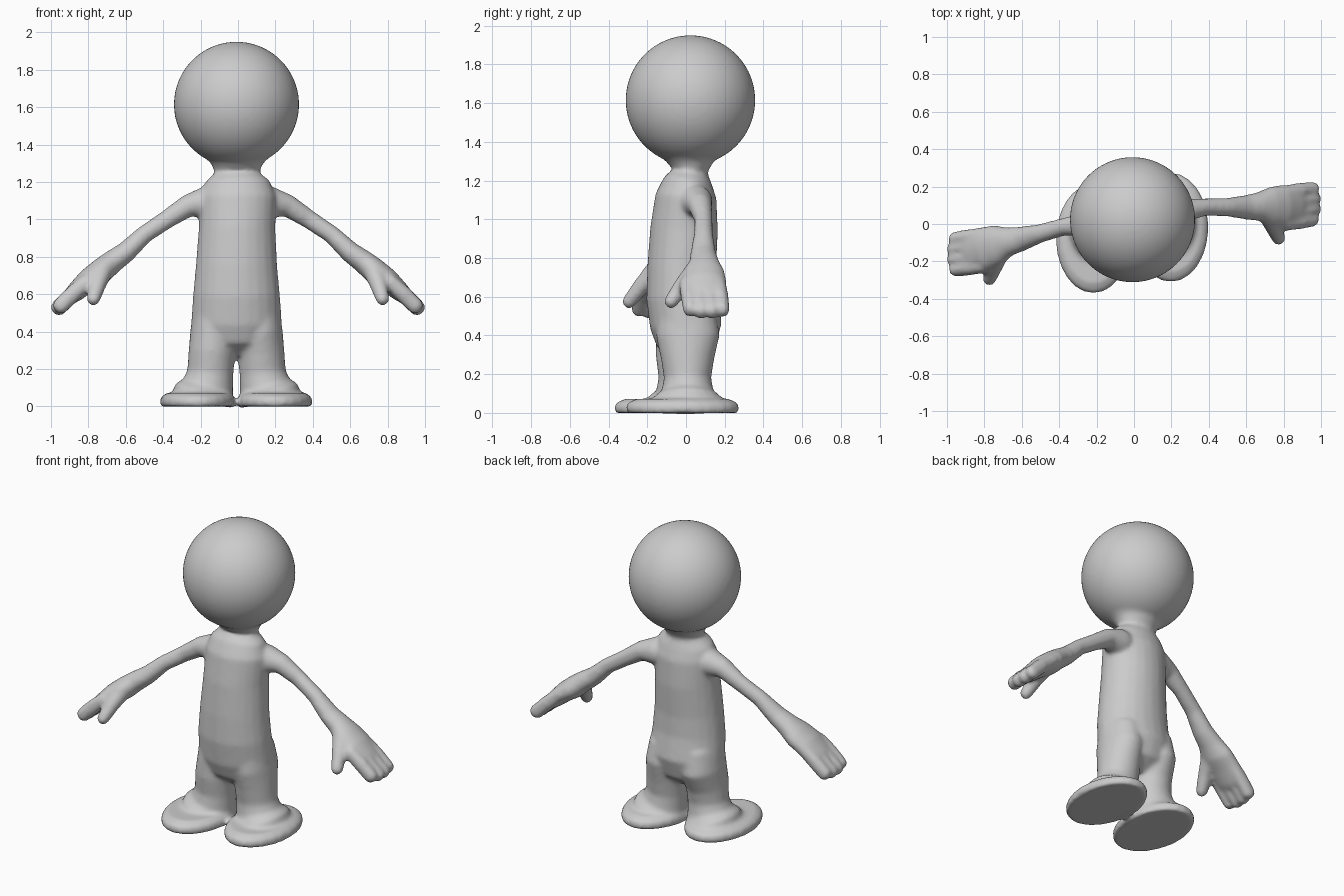
import bpy, bmesh
from math import sin, cos, pi
from mathutils import Vector, Matrix

bm = bmesh.new()
SIDE = 24


def loft(sections, domed=False):
    """Closed tube through (x, y, z, half depth, half width) sections."""
    pts = [Vector(s[:3]) for s in sections]
    rings = []
    for i, s in enumerate(sections):
        t = (pts[min(i + 1, len(pts) - 1)] - pts[max(i - 1, 0)]).normalized()
        rings.append((pts[i], t, s[3], s[4]))
    if domed:
        p, t, a, b = rings[-1]
        for ang in (0.5, 0.95, 1.35):
            rings.append((p + t * min(a, b) * sin(ang), t, a * cos(ang), b * cos(ang)))
    loops = []
    for p, t, a, b in rings:
        u = Vector((0, 1, 0))
        u = (u - t * u.dot(t)).normalized()
        v = t.cross(u)
        loops.append([bm.verts.new(p + u * a * cos(k * 2 * pi / SIDE) + v * b * sin(k * 2 * pi / SIDE))
                      for k in range(SIDE)])
    faces = [bm.faces.new(loops[0]), bm.faces.new(loops[-1])]
    for lo, hi in zip(loops, loops[1:]):
        for k in range(SIDE):
            n = (k + 1) % SIDE
            faces.append(bm.faces.new((lo[k], lo[n], hi[n], hi[k])))
    bmesh.ops.recalc_face_normals(bm, faces=faces)


# head
bmesh.ops.create_uvsphere(bm, u_segments=48, v_segments=32, radius=0.335,
                          matrix=Matrix.Translation((-0.008, 0.023, 1.615)))

# neck and torso
loft([
    (-0.005, 0.02, 1.36, 0.19, 0.20),
    (-0.005, 0.02, 1.30, 0.125, 0.14),
    (-0.005, 0.02, 1.25, 0.09, 0.118),
    (-0.005, 0.01, 1.20, 0.125, 0.175),
    (0.0, 0.0, 1.12, 0.158, 0.205),
    (-0.005, -0.01, 0.95, 0.175, 0.205),
    (-0.008, -0.022, 0.75, 0.178, 0.218),
    (-0.008, -0.022, 0.60, 0.183, 0.232),
    (-0.008, 0.0, 0.45, 0.186, 0.243),
    (-0.008, 0.0, 0.34, 0.15, 0.21),
    (-0.008, 0.0, 0.27, 0.06, 0.12)])

# legs and flat oval feet, one foot a little ahead of the other
for s, leg_y, foot_y in ((1, 0.008, -0.018), (-1, -0.02, -0.078)):
    loft([
        (s * 0.115 - 0.008, 0.0, 0.52, 0.15, 0.115),
        (s * 0.125 - 0.008, 0.01, 0.40, 0.165, 0.122),
        (s * 0.133 - 0.008, leg_y, 0.28, 0.138, 0.124),
        (s * 0.140 - 0.008, leg_y, 0.18, 0.122, 0.124),
        (s * 0.152 - 0.008, leg_y, 0.11, 0.135, 0.138),
        (s * 0.170 - 0.008, leg_y, 0.07, 0.18, 0.165),
        (s * 0.180 - 0.008, leg_y, 0.03, 0.20, 0.17)])
    x = s * 0.207 - 0.01
    loft([(x, foot_y, z, 0.295 * f, 0.203 * f)
          for z, f in ((0.0, 0.97), (0.02, 1.0), (0.05, 0.97), (0.072, 0.82))])

# arms and hands, slanted because the upper body is turned
for s in (1, -1):
    def limb(rows):
        loft([(s * x, y + 0.14 * s * x, z, a, b) for x, y, z, a, b in rows], True)

    limb([
        (0.08, 0.02, 1.09, 0.09, 0.09),
        (0.18, 0.03, 1.09, 0.085, 0.085),
        (0.27, 0.035, 1.072, 0.062, 0.06),
        (0.38, 0.037, 1.00, 0.047, 0.05),
        (0.50, 0.02, 0.92, 0.05, 0.048),
        (0.60, 0.005, 0.825, 0.066, 0.056),
        (0.67, 0.0, 0.775, 0.078, 0.062),
        (0.73, -0.01, 0.725, 0.108, 0.068),
        (0.80, -0.02, 0.675, 0.118, 0.062),
        (0.87, -0.027, 0.61, 0.112, 0.052)])
    # fingers
    for k, reach in enumerate((0.93, 1.0, 1.0, 0.95)):
        y = -0.112 + 0.056 * k
        limb([(0.80, y, 0.675, 0.038, 0.042),
              (0.88, y, 0.605, 0.04, 0.045),
              (0.80 + 0.162 * reach, y, 0.675 - 0.150 * reach, 0.037, 0.044)])
    # thumb
    limb([(0.72, -0.05, 0.73, 0.06, 0.055),
          (0.75, -0.125, 0.655, 0.045, 0.047),
          (0.773, -0.185, 0.575, 0.037, 0.037)])

# fuse everything into one soft skin
mesh = bpy.data.meshes.new("figure_body")
bm.to_mesh(mesh)
bm.free()
figure = bpy.data.objects.new("figure_body", mesh)
bpy.context.collection.objects.link(figure)
remesh = figure.modifiers.new("fuse", 'REMESH')
remesh.mode = 'VOXEL'
remesh.voxel_size = 0.012
remesh.use_smooth_shade = True
soften = figure.modifiers.new("soften", 'SMOOTH')
soften.factor = 0.5
soften.iterations = 10
